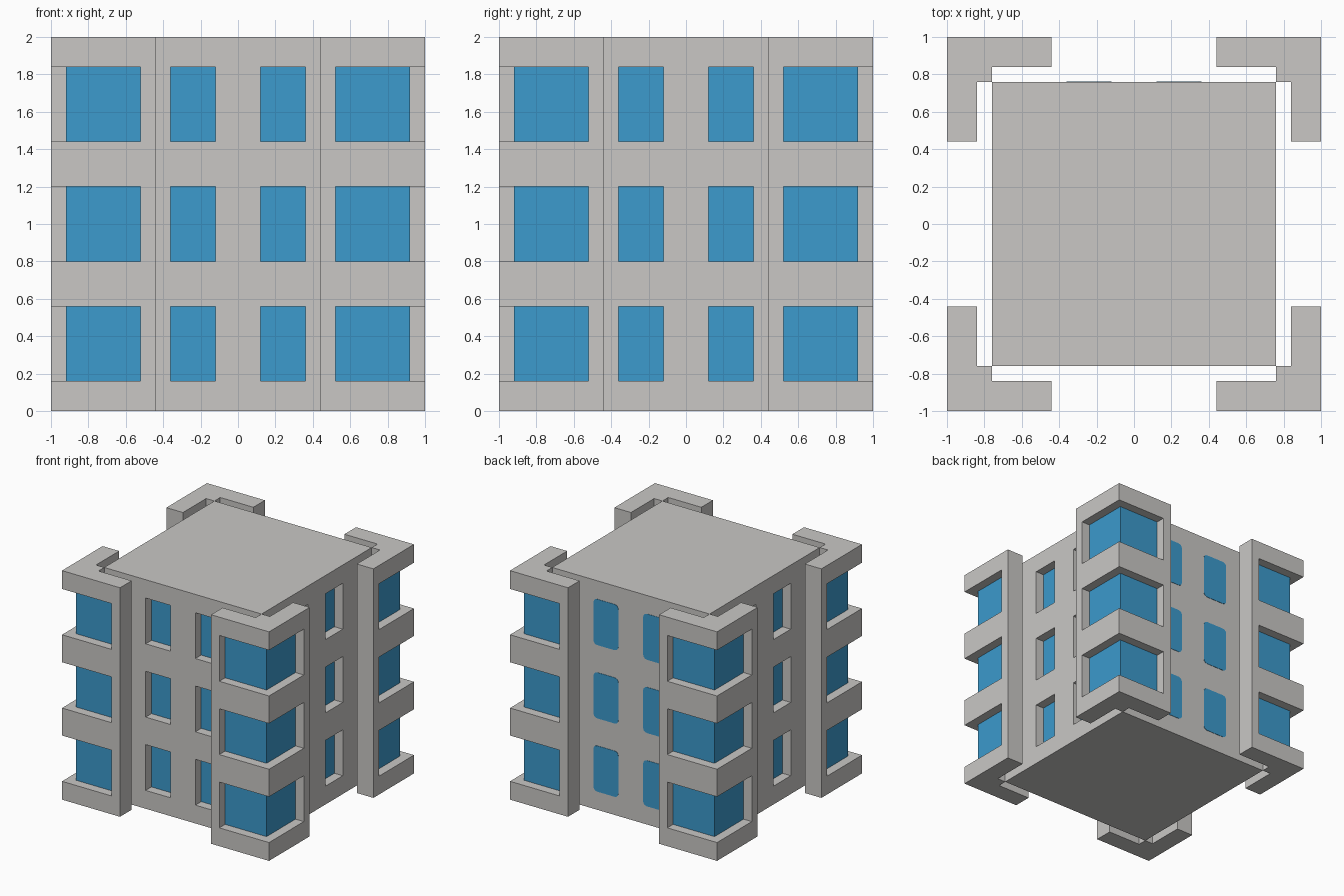
import bpy, bmesh, math
from mathutils import Matrix

if "Cube" in bpy.data.objects:
    bpy.data.objects.remove(bpy.data.objects["Cube"])

def material(name, rgb):
    m = bpy.data.materials.new(name)
    m.diffuse_color = (*rgb, 1)
    m.use_nodes = True
    m.node_tree.nodes["Principled BSDF"].inputs["Base Color"].default_value = m.diffuse_color
    return m

CONCRETE = material("pale concrete", (0.585, 0.575, 0.56))
GLASS = material("blue glass", (0.045, 0.325, 0.61))
FLOORS = [(0.16, 0.56), (0.8, 1.2), (1.44, 1.84)]

def prism(bm, pts, z0, z1):
    """Closed vertical prism over a plan outline."""
    base = bm.faces.new([bm.verts.new((x, y, z0)) for x, y in pts])
    top = bmesh.ops.extrude_face_region(bm, geom=[base])["geom"]
    bmesh.ops.translate(bm, vec=(0, 0, z1 - z0),
                        verts=[v for v in top if isinstance(v, bmesh.types.BMVert)])

def rect(x0, x1, y0, y1):
    return [(x0, y0), (x1, y0), (x1, y1), (x0, y1)]

def finish(bm, name):
    bmesh.ops.recalc_face_normals(bm, faces=bm.faces[:])
    me = bpy.data.meshes.new(name)
    bm.to_mesh(me)
    bm.free()
    me.materials.append(CONCRETE)
    me.materials.append(GLASS)
    ob = bpy.data.objects.new(name, me)
    bpy.context.collection.objects.link(ob)
    return ob

def carve(ob, cutter, plane):
    """Cut the openings, then colour upright faces at the recess plane as glass."""
    mod = ob.modifiers.new("openings", "BOOLEAN")
    mod.operation, mod.solver, mod.object = "DIFFERENCE", "EXACT", cutter
    dg = bpy.context.evaluated_depsgraph_get()
    me = bpy.data.meshes.new_from_object(ob.evaluated_get(dg))
    ob.modifiers.clear()
    ob.data = me
    bpy.data.objects.remove(cutter)
    for p in me.polygons:
        c, n = p.center, p.normal
        on_x = abs(n.x) > 0.9 and abs(abs(c.x) - plane) < 0.003 and n.x * c.x > 0
        on_y = abs(n.y) > 0.9 and abs(abs(c.y) - plane) < 0.003 and n.y * c.y > 0
        p.material_index = 1 if on_x or on_y else 0

# Main block with recessed windows on the front, right and left
bm = bmesh.new()
prism(bm, rect(-0.76, 0.76, -0.76, 0.76), 0, 2)
block = finish(bm, "main_block")
bm = bmesh.new()
for z0, z1 in FLOORS:
    for a in (-0.36, 0.12):
        b = a + 0.24
        prism(bm, rect(a, b, -0.9, -0.68), z0, z1)
        prism(bm, rect(0.68, 0.9, a, b), z0, z1)
        prism(bm, rect(-0.9, -0.68, a, b), z0, z1)
carve(block, finish(bm, "window_cutter"), 0.68)

# Flush round-cornered windows on the back
bm = bmesh.new()
for z0, z1 in FLOORS:
    for x in (-0.24, 0.24):
        bmesh.ops.create_cube(bm, size=1, matrix=Matrix.Translation((x, 0.76, (z0 + z1) / 2))
                              @ Matrix.Diagonal((0.24, 0.006, z1 - z0, 1)))
edges = [e for e in bm.edges if abs(e.verts[0].co.y - e.verts[1].co.y) > 0.001]
bmesh.ops.bevel(bm, geom=edges, offset=0.035, segments=3, profile=0.5, affect="EDGES")
for f in bm.faces:
    f.material_index = 1
finish(bm, "back_windows")

# Corner bay: L-shaped shaft with wraparound recessed windows
bm = bmesh.new()
prism(bm, [(1, 1), (0.44, 1), (0.44, 0.84), (0.76, 0.84),
           (0.76, 0.76), (0.84, 0.76), (0.84, 0.44), (1, 0.44)], 0, 2)
bay = finish(bm, "corner_bay")
bm = bmesh.new()
for z0, z1 in FLOORS:
    prism(bm, [(0.92, 0.52), (1.1, 0.52), (1.1, 1.1),
               (0.52, 1.1), (0.52, 0.92), (0.92, 0.92)], z0, z1)
carve(bay, finish(bm, "bay_cutter"), 0.92)

# Repeat the bay around the other three corners
for i in (1, 2, 3):
    ob = bpy.data.objects.new(f"corner_bay_{i + 1}", bay.data)
    ob.rotation_euler.z = i * math.pi / 2
    bpy.context.collection.objects.link(ob)
